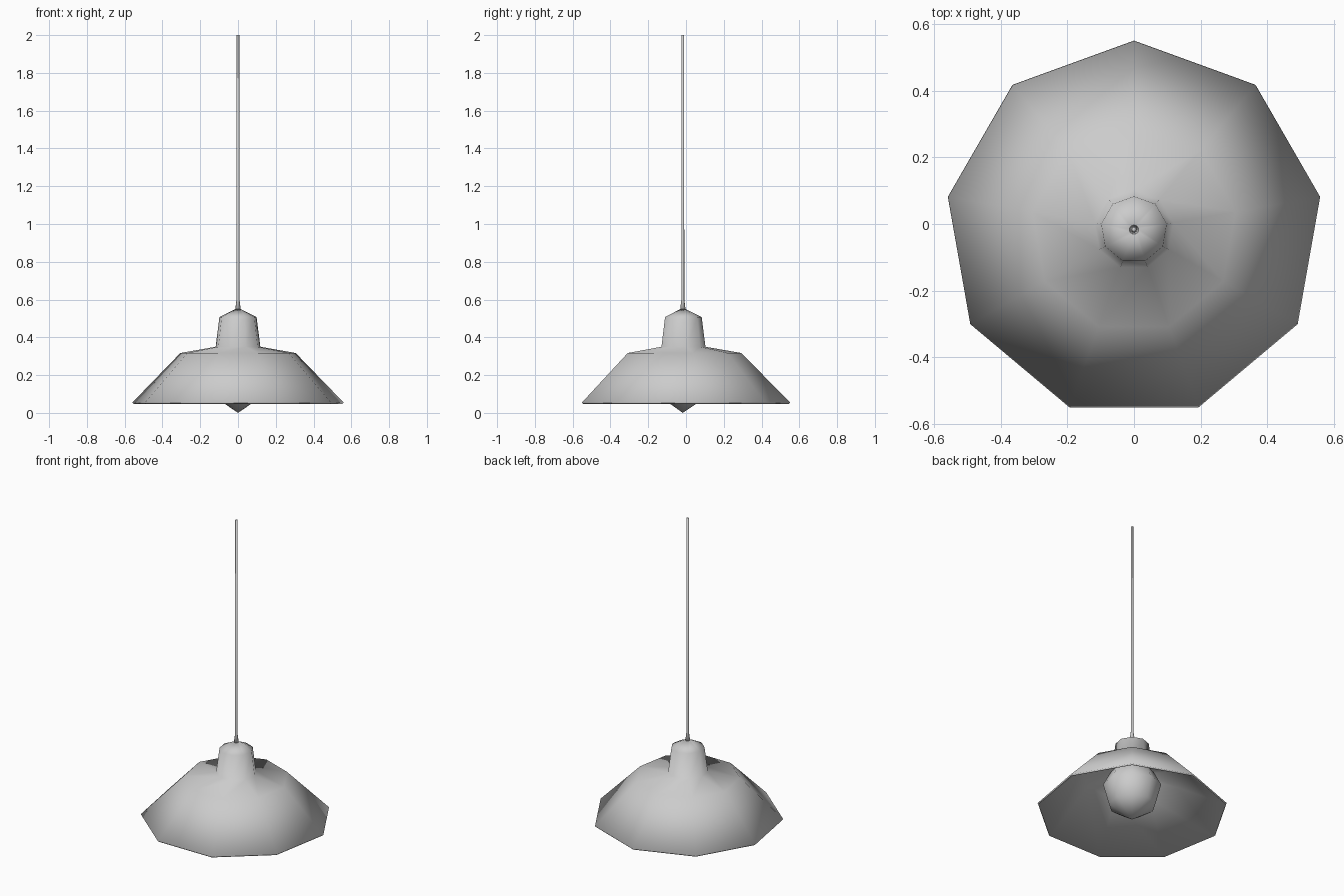
import bpy, bmesh, math

if "Cube" in bpy.data.objects:
    bpy.data.objects.remove(bpy.data.objects["Cube"])

SIDES = 9
CENTRE_Y = -0.017   # nine-sided outline, so the axis sits slightly off the box centre


def lathe(name, profile):
    """Spin (radius, z) points into a nine-sided smooth surface; radius 0 closes to a pole."""
    bm = bmesh.new()
    rings = []
    for r, z in profile:
        if r == 0:
            rings.append([bm.verts.new((0, CENTRE_Y, z))] * SIDES)
            continue
        angles = [math.pi / 2 + math.tau * i / SIDES for i in range(SIDES)]
        rings.append([bm.verts.new((r * math.cos(a), CENTRE_Y + r * math.sin(a), z))
                      for a in angles])
    for low, high in zip(rings, rings[1:]):
        for i in range(SIDES):
            j = (i + 1) % SIDES
            corners = list(dict.fromkeys((low[i], low[j], high[j], high[i])))
            bm.faces.new(corners)
    bmesh.ops.recalc_face_normals(bm, faces=bm.faces)
    for f in bm.faces:
        f.smooth = True
    mesh = bpy.data.meshes.new(name)
    bm.to_mesh(mesh)
    bm.free()
    obj = bpy.data.objects.new(name, mesh)
    bpy.context.collection.objects.link(obj)
    return obj


# Flared shade with its socket housing, thin sheet
shade = lathe("shade", [(0.568, 0.055), (0.31, 0.317), (0.12, 0.35),
                        (0.10, 0.507), (0.014, 0.55)])
sheet = shade.modifiers.new("thickness", 'SOLIDIFY')
sheet.thickness = 0.01
sheet.offset = -1

# Hanging cord with tapered strain relief
lathe("cord", [(0, 0.54), (0.015, 0.545), (0.008, 0.60), (0.007, 2.0), (0, 2.0)])

# Bulb
lathe("bulb", [(0, 0), (0.14, 0.094), (0.174, 0.22), (0.13, 0.31), (0.07, 0.37), (0, 0.40)])
